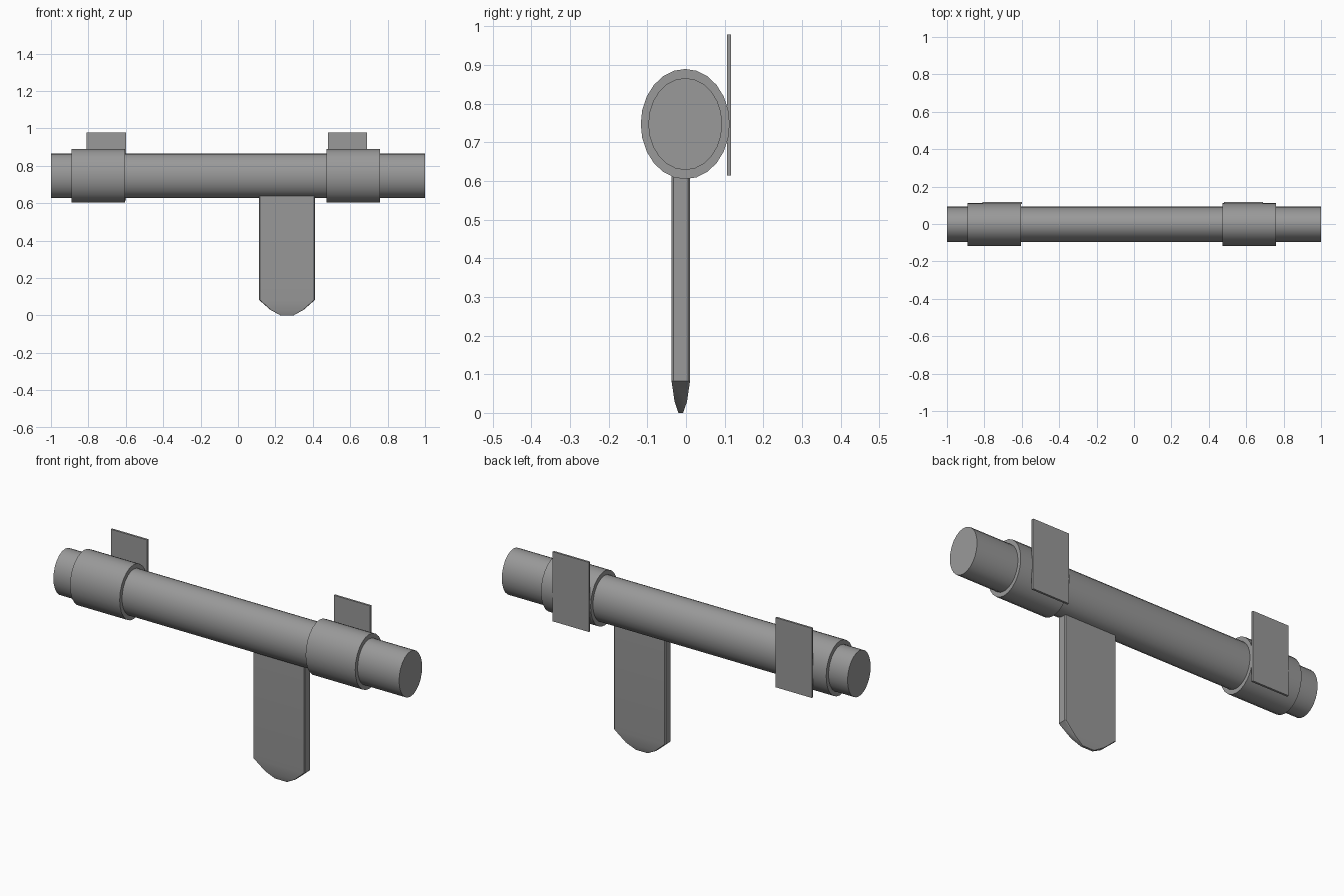
import bpy, bmesh, math
from mathutils import Vector

if "Cube" in bpy.data.objects:
    bpy.data.objects.remove(bpy.data.objects["Cube"], do_unlink=True)

# Single plain grey
grey = bpy.data.materials.new("plain_grey")
grey.use_nodes = True
colour = (0.32, 0.32, 0.32, 1)
grey.diffuse_color = colour
grey.node_tree.nodes["Principled BSDF"].inputs["Base Color"].default_value = colour

AXIS_Y, AXIS_Z = -0.002, 0.747


def add_object(name, bm, smooth=True):
    bmesh.ops.recalc_face_normals(bm, faces=bm.faces)
    mesh = bpy.data.meshes.new(name)
    bm.to_mesh(mesh)
    bm.free()
    mesh.materials.append(grey)
    obj = bpy.data.objects.new(name, mesh)
    bpy.context.collection.objects.link(obj)
    if smooth:
        bpy.ops.object.select_all(action="DESELECT")
        obj.select_set(True)
        bpy.context.view_layer.objects.active = obj
        bpy.ops.object.shade_smooth_by_angle(angle=math.radians(30))
    return obj


def loft(name, rings, smooth=True):
    """Join matching rings of points into a closed solid."""
    bm = bmesh.new()
    rows = [[bm.verts.new(p) for p in ring] for ring in rings]
    n = len(rows[0])
    for a, b in zip(rows, rows[1:]):
        for i in range(n):
            j = (i + 1) % n
            bm.faces.new((a[i], a[j], b[j], b[i]))
    bm.faces.new(rows[0])
    bm.faces.new(rows[-1])
    return add_object(name, bm, smooth)


def oval_rod(name, x0, x1, ry, rz, sides=24):
    angles = [math.tau * i / sides for i in range(sides)]
    loft(name, [[(x, AXIS_Y + ry * math.cos(a), AXIS_Z + rz * math.sin(a))
                 for a in angles] for x in (x0, x1)])


def box(name, low, high):
    low, high = Vector(low), Vector(high)
    bm = bmesh.new()
    bmesh.ops.create_cube(bm, size=1)
    for v in bm.verts:
        v.co = (low + high) / 2 + v.co * (high - low)
    add_object(name, bm, smooth=False)


def chamfered_ring(cx, cy, z, hx, hy):
    """Rectangle with small cut corners."""
    c = hy * 0.2
    quarter = [(hx, hy - c), (hx - c, hy)]
    pts = quarter + [(-x, y) for x, y in reversed(quarter)]
    pts += [(-x, -y) for x, y in pts]
    return [(cx + x, cy + y, z) for x, y in pts]


# Main oval bar
oval_rod("main_bar", -1, 1, 0.0955, 0.119)

# Collars with a thin plate behind each
for side, collar_x, plate_x in (("right", -0.89, -0.81), ("left", 0.473, 0.48)):
    oval_rod(side + "_collar", collar_x, collar_x + 0.287, 0.115, 0.1425)
    box(side + "_plate", (plate_x, 0.106, 0.614), (plate_x + 0.21, 0.117, 0.978))

# Flat grip narrowing to a rounded tip
profile = [(0.70, 0.15, 0.024), (0.083, 0.15, 0.024),
           (0.029, 0.088, 0.016), (0, 0.035, 0.006)]
loft("grip", [chamfered_ring(0.262, -0.0135, z, hx, hy) for z, hx, hy in profile])
